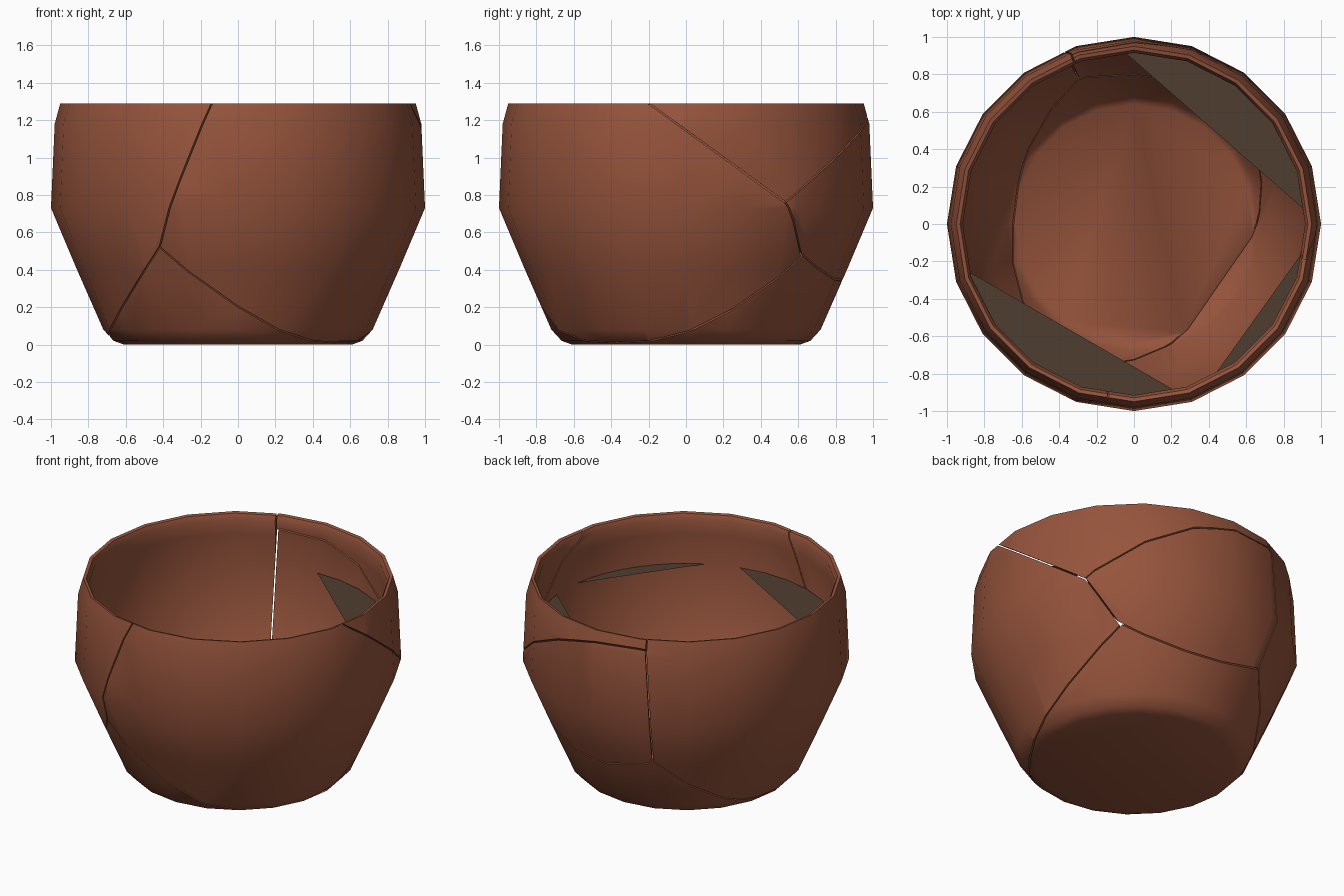
import bpy, bmesh, math
from mathutils import Vector as V

if "Cube" in bpy.data.objects:
    bpy.data.objects.remove(bpy.data.objects["Cube"])

SIDES, GAP = 20, 0.004


def material(name, col):
    m = bpy.data.materials.new(name)
    m.diffuse_color = (*col, 1)
    m.use_nodes = True
    m.node_tree.nodes["Principled BSDF"].inputs["Base Color"].default_value = m.diffuse_color
    return m


clay = material("terracotta", (0.305, 0.089, 0.045))
earth = material("dark_soil", (0.078, 0.048, 0.029))

# Pot wall profile (radius, height): underside, outer wall, rim, inner wall, floor
PROFILE = [(.61, 0), (.665, .02), (.72, .08), (.865, .41), (1, .73), (.98, 1.18),
           (.95, 1.29), (.93, 1.285), (.915, 1.25), (.925, 1.15), (.94, .74),
           (.81, .41), (.68, .13), (.64, .095)]


def pot_bmesh():
    bm = bmesh.new()
    rings = []
    for r, z in PROFILE:
        rings.append([bm.verts.new((r * math.cos(2 * math.pi * i / SIDES),
                                    r * math.sin(2 * math.pi * i / SIDES), z))
                      for i in range(SIDES)])
    for a, b in zip(rings, rings[1:]):
        for i in range(SIDES):
            j = (i + 1) % SIDES
            bm.faces.new((a[i], a[j], b[j], b[i]))
    bm.faces.new(rings[0][::-1])
    bm.faces.new(rings[-1])
    return bm


# Points where the cracks meet
J1, J2 = V((-.42, -.80, .52)), V((.835, .53, .76))
J3, J4 = V((.64, .62, .48)), V((-.32, .81, .43))
K = V((-.336, .91, 1.23))

# Crack planes, each through three points
CRACKS = {
    "front": (V((-.14, -.93, 1.29)), V((-.36, -.93, .75)), J1),
    "low_right": (J1, V((.35, -.6, .02)), V((.67, -.12, .03))),
    "low_left": (J1, J4, V((-.68, .1, .04))),
    "rim_right": (V((.93, -.2, 1.29)), J2, V((.3, .1, 1.07))),
    "short": (J2, J3, V((0, 0, .6))),
    "low_back": (J3, J4, V((.07, .83, .34))),
    "high_back": (J2, V((.18, .96, 1.18)), K),
    "back": (K, J4, K + V((.26, -.37, .21))),
    "rim_back": (K, K + V((0, 0, .3)), V((0, 0, 1.2))),
}

# Shards: a point inside each, and the cracks that bound it
SHARDS = {
    "front_shard": ((.3, -.85, .7), ("front", "low_right", "rim_right", "short")),
    "left_shard": ((-.9, 0, .8), ("front", "low_left", "back", "rim_back")),
    "base_shard": ((0, .2, .05), ("low_right", "low_left", "low_back")),
    "back_shard": ((.3, .9, .75), ("short", "low_back", "high_back", "back")),
    "rim_shard": ((.6, .75, 1.2), ("rim_right", "high_back", "rim_back")),
}


def add_object(name, bm, mat):
    me = bpy.data.meshes.new(name)
    bm.to_mesh(me)
    bm.free()
    me.materials.append(mat)
    ob = bpy.data.objects.new(name, me)
    bpy.context.collection.objects.link(ob)
    return ob


for name, (inside, cracks) in SHARDS.items():
    bm = pot_bmesh()
    for c in cracks:
        p, q, s = CRACKS[c]
        n = (q - p).cross(s - p).normalized()
        if n.dot(V(inside) - p) > 0:
            n = -n
        cut = bmesh.ops.bisect_plane(
            bm, geom=bm.verts[:] + bm.edges[:] + bm.faces[:], dist=1e-5,
            plane_co=p - n * GAP, plane_no=n, clear_outer=True)
        edges = [e for e in cut["geom_cut"]
                 if isinstance(e, bmesh.types.BMEdge) and e.is_boundary]
        if edges:  # broken face of the shard
            bmesh.ops.triangle_fill(bm, edges=edges, normal=n, use_beauty=True)
    bmesh.ops.recalc_face_normals(bm, faces=bm.faces[:])
    ob = add_object(name, bm, clay)
    bpy.ops.object.select_all(action='DESELECT')
    ob.select_set(True)
    bpy.context.view_layer.objects.active = ob
    bpy.ops.object.shade_smooth_by_angle(angle=math.radians(45))

# Flat soil slivers left against the inner wall
for k, (a, b) in enumerate([((.91, .07), (-.05, .91)),
                            ((-.87, -.25), (.22, -.88)),
                            ((.42, -.81), (.91, -.14))]):
    t0, t1 = math.atan2(a[1], a[0]), math.atan2(b[1], b[0])
    t1 += 2 * math.pi if t1 < t0 else 0
    bm = bmesh.new()
    bm.faces.new([bm.verts.new((.92 * math.cos(t0 + (t1 - t0) * i / 8),
                                .92 * math.sin(t0 + (t1 - t0) * i / 8), .95))
                  for i in range(9)])
    add_object(f"soil_sliver_{k + 1}", bm, earth)
